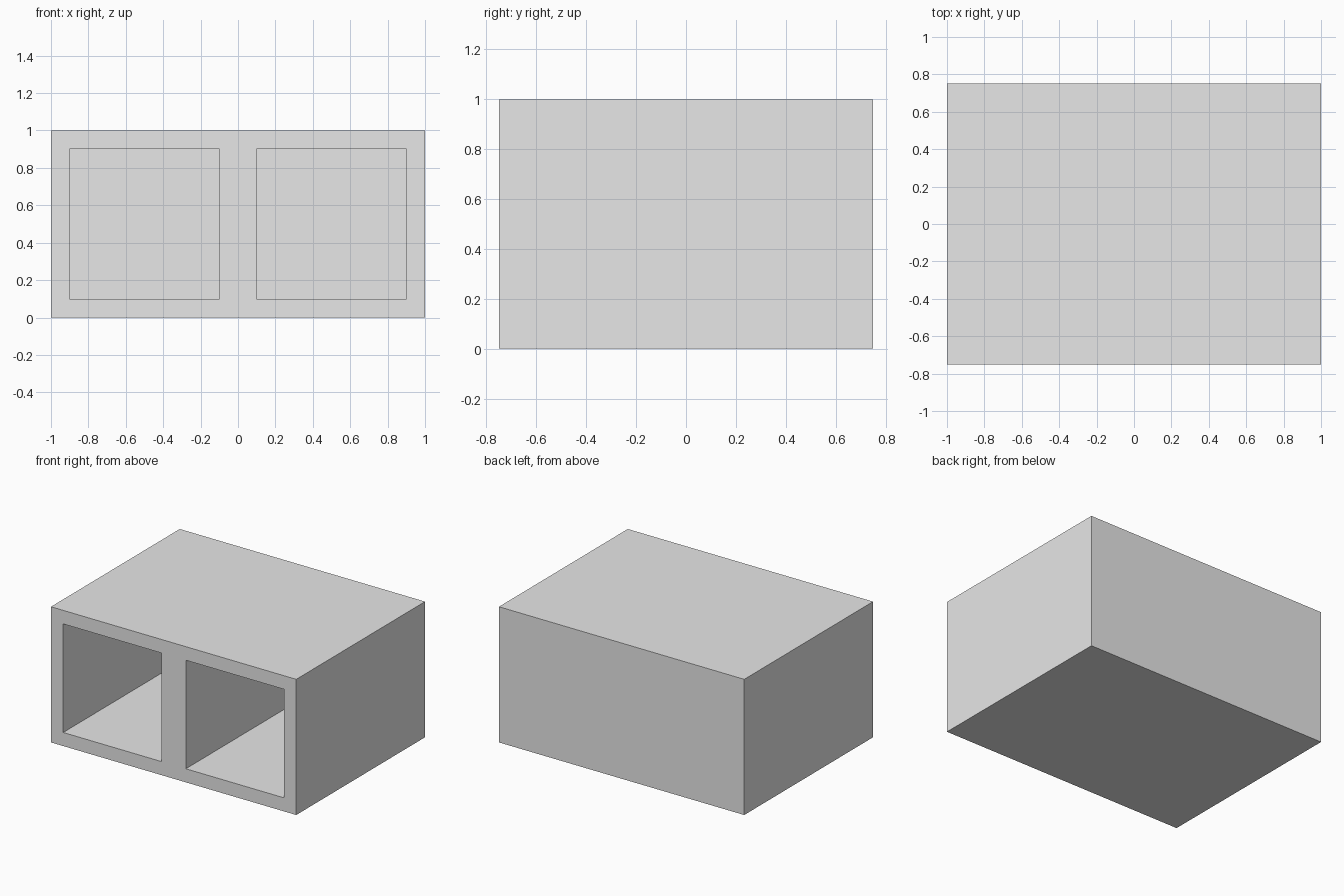
import bpy
import bmesh

cube = bpy.data.objects.get("Cube")
if cube:
    bpy.data.objects.remove(cube, do_unlink=True)

grey = bpy.data.materials.new("plain grey")
grey.use_nodes = True
colour = (0.8, 0.8, 0.8, 1)
grey.diffuse_color = colour
grey.node_tree.nodes["Principled BSDF"].inputs["Base Color"].default_value = colour

WIDTH, DEPTH, HEIGHT, WALL = 2.0, 1.5, 1.0, 0.1
FRONT = -DEPTH / 2


def add_box(name, low, high):
    """Box object spanning two opposite corners."""
    bm = bmesh.new()
    bmesh.ops.create_cube(bm, size=1)
    for v in bm.verts:
        v.co = [high[i] if v.co[i] > 0 else low[i] for i in range(3)]
    mesh = bpy.data.meshes.new(name)
    bm.to_mesh(mesh)
    bm.free()
    mesh.materials.append(grey)
    obj = bpy.data.objects.new(name, mesh)
    bpy.context.collection.objects.link(obj)
    return obj


# Solid outer block
cabinet = add_box("cabinet", (-WIDTH / 2, FRONT, 0), (WIDTH / 2, -FRONT, HEIGHT))

# Two square compartments, open at the front and closed at the back
for side, inner, outer in (("right", -WALL, WALL - WIDTH / 2),
                           ("left", WIDTH / 2 - WALL, WALL)):
    cutter = add_box(side + "_compartment_cutter",
                     (outer, FRONT - WALL, WALL),
                     (inner, -FRONT - WALL, HEIGHT - WALL))
    cutter.hide_render = True
    cutter.hide_set(True)
    cutter.display_type = "WIRE"
    cut = cabinet.modifiers.new(side + "_compartment", "BOOLEAN")
    cut.operation = "DIFFERENCE"
    cut.solver = "EXACT"
    cut.object = cutter
